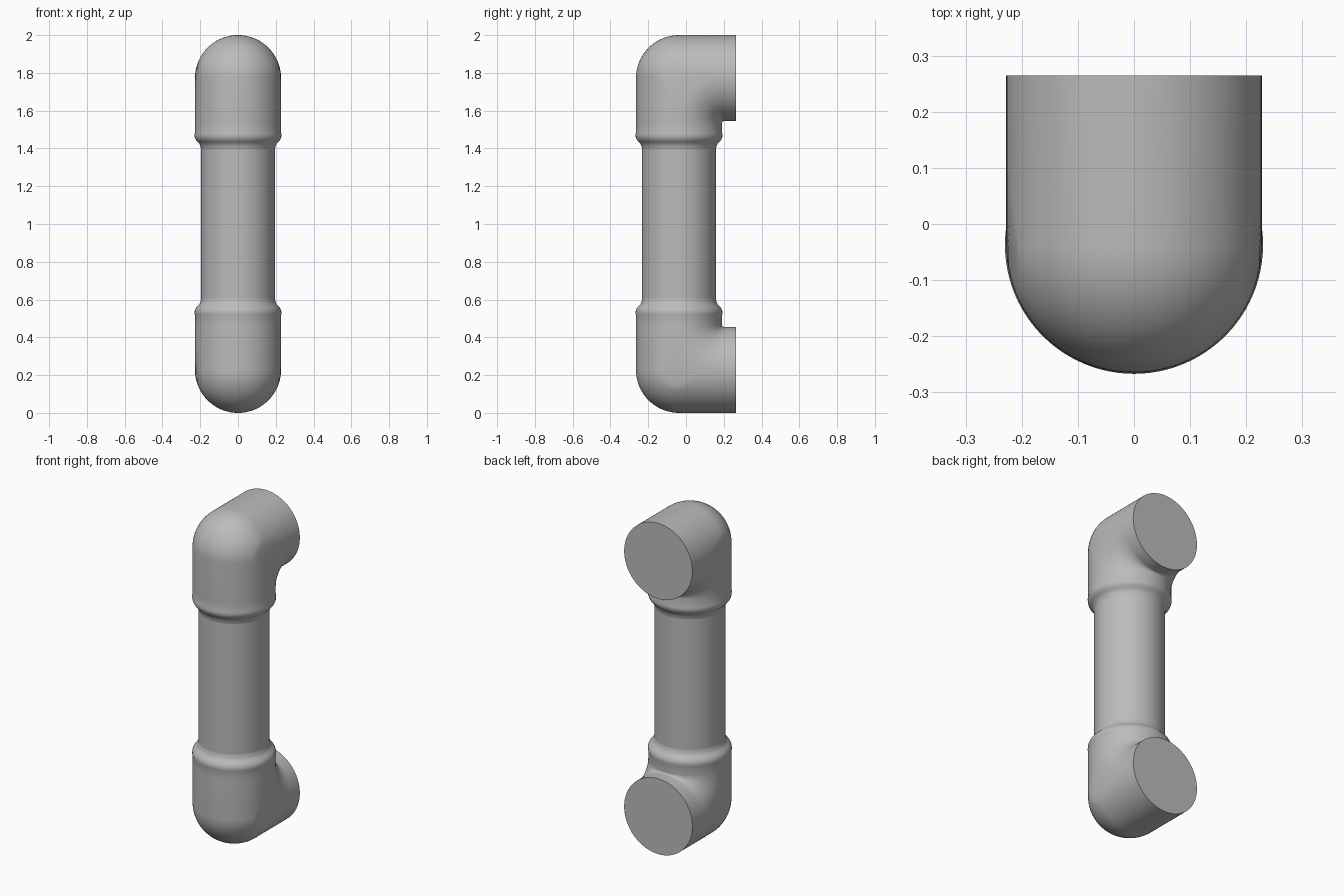
import bpy, bmesh
from math import sin, cos, pi

if "Cube" in bpy.data.objects:
    bpy.data.objects.remove(bpy.data.objects["Cube"])

SIDES = 96
R = 0.228            # elbow radius
TUBE_R = 0.195       # straight tube radius
AXIS_Y = -0.037      # vertical pipe axis
BACK_Y = 0.265       # open end plane of the elbows
AXIS_Z = 0.772       # elbow axis height above the middle
COLLAR_Z = 0.535     # elbow / collar joint above the middle

grey = bpy.data.materials.new("pipe_grey")
grey.use_nodes = True
colour = (0.5, 0.5, 0.5, 1)
grey.diffuse_color = colour
grey.node_tree.nodes["Principled BSDF"].inputs["Base Color"].default_value = colour


def loft(name, rings, side, caps=()):
    """Skin closed rings; side = 1 keeps them above the middle, -1 mirrors them below."""
    bm = bmesh.new()
    rows = [[bm.verts.new((x, y, 1 + side * z)) for x, y, z in ring] for ring in rings]
    for a, b in zip(rows, rows[1:]):
        for i in range(SIDES):
            j = (i + 1) % SIDES
            bm.faces.new((a[i], a[j], b[j], b[i]))
    for c in caps:
        bm.faces.new(rows[c])
    bmesh.ops.remove_doubles(bm, verts=bm.verts, dist=1e-5)
    bmesh.ops.recalc_face_normals(bm, faces=bm.faces)
    mesh = bpy.data.meshes.new(name)
    bm.to_mesh(mesh)
    bm.free()
    mesh.materials.append(grey)
    obj = bpy.data.objects.new(name, mesh)
    bpy.context.collection.objects.link(obj)
    bpy.ops.object.select_all(action="DESELECT")
    obj.select_set(True)
    bpy.context.view_layer.objects.active = obj
    bpy.ops.object.shade_smooth_by_angle(angle=pi / 5)


def circle(radius, z):
    angles = [2 * pi * i / SIDES for i in range(SIDES)]
    return [(radius * sin(a), AXIS_Y + radius * cos(a), z) for a in angles]


def strand(a, steps=16):
    """One lengthwise line of the elbow: domed outside, swept bend inside."""
    x, s = R * sin(a), R * cos(a)
    reach = AXIS_Z - COLLAR_Z
    bend = reach - s if s > 0 else max(-s, reach + 1.37 * s)
    cy, cz = AXIS_Y + s + bend, AXIS_Z - s - bend
    points = [(x, BACK_Y, AXIS_Z - s)]
    for k in range(steps + 1):
        t = pi / 2 * (1 + k / steps)
        points.append((x, cy + bend * cos(t), cz + bend * sin(t)))
    return points + [(x, AXIS_Y + s, COLLAR_Z)]


# Elbows and collars, mirrored about the middle
elbow = list(zip(*[strand(2 * pi * i / SIDES) for i in range(SIDES)]))
collar = [(R, COLLAR_Z), (R, 0.482), (0.23, 0.475), (0.229, 0.46), (0.224, 0.447),
          (0.215, 0.436), (0.205, 0.426), (0.199, 0.415), (TUBE_R, 0.395)]
for prefix, side in (("upper", 1), ("lower", -1)):
    loft(prefix + "_elbow", elbow, side, caps=(0,))
    loft(prefix + "_collar", [circle(r, z) for r, z in collar], side)

# Straight tube between the collars
loft("tube", [circle(TUBE_R, -0.4), circle(TUBE_R, 0.4)], 1)
